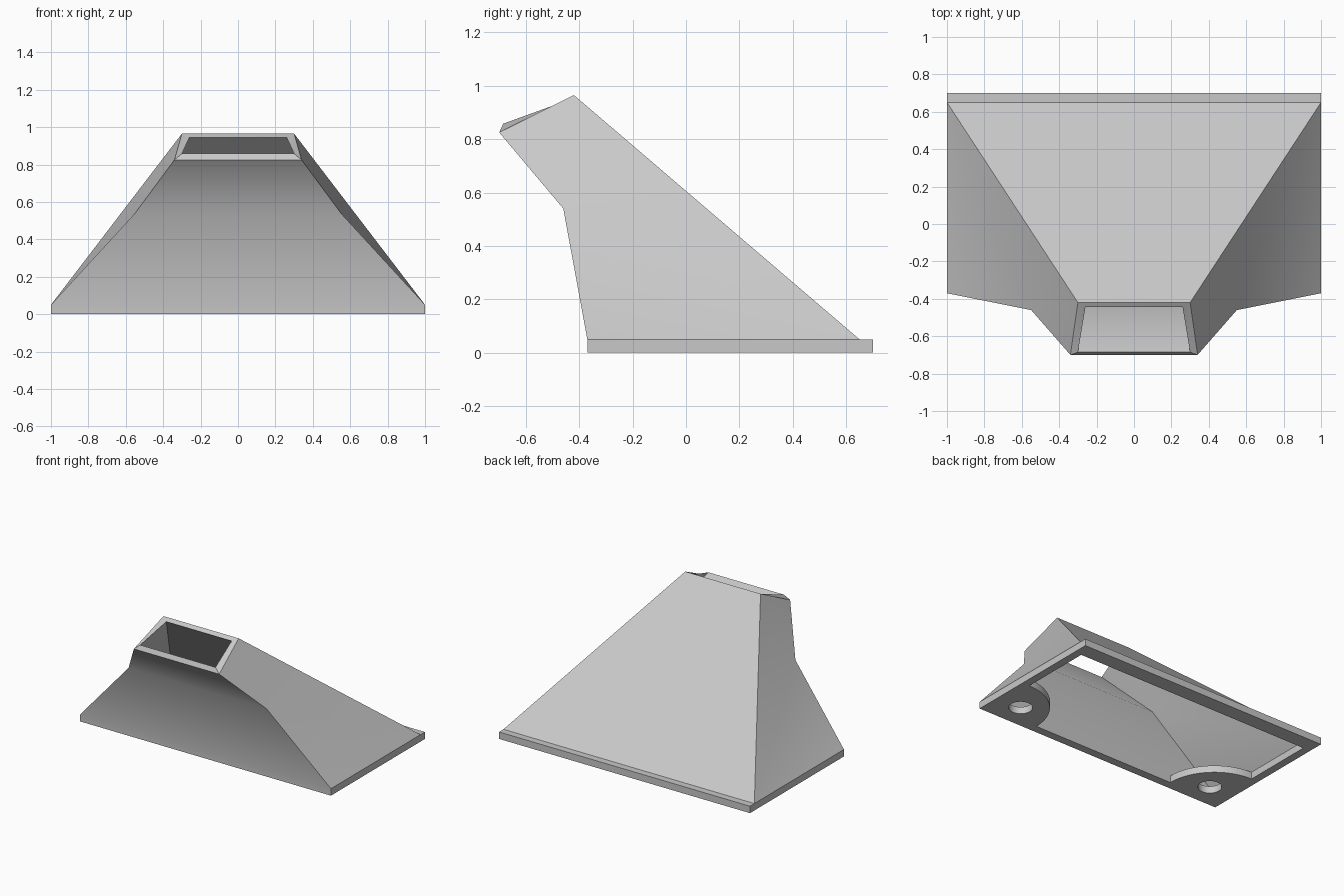
import bpy, bmesh, math

cube = bpy.data.objects.get("Cube")
if cube:
    bpy.data.objects.remove(cube, do_unlink=True)

grey = bpy.data.materials.new("light_grey")
grey.use_nodes = True
colour = (0.58, 0.58, 0.58, 1)
grey.diffuse_color = colour
grey.node_tree.nodes["Principled BSDF"].inputs["Base Color"].default_value = colour


def finish(obj):
    obj.data.materials.clear()
    obj.data.materials.append(grey)
    bpy.ops.object.select_all(action="DESELECT")
    obj.select_set(True)
    bpy.context.view_layer.objects.active = obj
    bpy.ops.object.shade_smooth_by_angle(angle=math.radians(33))


# Left half of the hollow hood: outer skin, then inner skin
BASE = 0.05
points = {
    "front_foot": (1, -0.37, 0), "back_foot": (1, 0.70, 0),
    "front_base": (1, -0.37, BASE), "back_base": (1, 0.70, BASE),
    "ledge": (1, 0.65, BASE),
    "bend": (0.55, -0.46, 0.54),
    "front_rim": (0.34, -0.70, 0.825), "back_rim": (0.30, -0.42, 0.965),
    "in_front_foot": (0.943, -0.31, 0), "in_back_foot": (0.943, 0.59, 0),
    "in_front_base": (0.943, -0.31, BASE), "in_back_base": (0.943, 0.59, BASE),
    "in_bend": (0.50, -0.41, 0.55),
    "in_front_rim": (0.30, -0.685, 0.858), "in_back_rim": (0.26, -0.445, 0.945),
}

# Faces repeated on each side
side_faces = [
    "front_foot back_foot back_base ledge front_base",
    "bend front_base ledge", "bend ledge back_rim", "bend back_rim front_rim",
    "front_foot back_foot in_back_foot in_front_foot",
    "in_front_foot in_back_foot in_back_base in_front_base",
    "in_bend in_front_base in_back_base", "in_bend in_back_base in_back_rim",
    "in_bend in_back_rim in_front_rim",
    "front_rim back_rim in_back_rim in_front_rim",
]

# Closed wall profiles that span from one side to the other
wall_profiles = [
    "front_foot front_base bend front_rim in_front_rim in_bend in_front_base in_front_foot",
    "back_foot back_base ledge back_rim in_back_rim in_back_base in_back_foot",
]

bm = bmesh.new()
left = {n: bm.verts.new(p) for n, p in points.items()}
right = {n: bm.verts.new((-p[0], p[1], p[2])) for n, p in points.items()}
for face in side_faces:
    for half in (left, right):
        bm.faces.new([half[n] for n in face.split()])
for profile in wall_profiles:
    names = profile.split()
    for a, b in zip(names, names[1:] + names[:1]):
        bm.faces.new((left[a], left[b], right[b], right[a]))
bmesh.ops.recalc_face_normals(bm, faces=bm.faces)
mesh = bpy.data.meshes.new("hood")
bm.to_mesh(mesh)
bm.free()
hood = bpy.data.objects.new("hood", mesh)
bpy.context.collection.objects.link(hood)
finish(hood)


def arc(cx, cy, radius, sweep, steps):
    return [(cx + radius * math.cos(sweep * i / steps),
             cy + radius * math.sin(sweep * i / steps)) for i in range(steps + 1)]


# Quarter-round mounting tabs with a screw hole in the front corners
for name, side in (("left_tab", 1), ("right_tab", -1)):
    outline = [(0, 0)] + arc(0, 0, 0.375, math.pi / 2, 16)
    hole = arc(0.14, 0.12, 0.078, math.tau, 32)[:-1]
    curve = bpy.data.curves.new(name, "CURVE")
    curve.dimensions = "2D"
    curve.fill_mode = "BOTH"
    curve.extrude = BASE / 2
    for loop in (outline, hole):
        spline = curve.splines.new("POLY")
        spline.points.add(len(loop) - 1)
        spline.use_cyclic_u = True
        for point, (x, y) in zip(spline.points, loop):
            point.co = (side * (0.943 - x), y - 0.31, 0, 1)
    tab = bpy.data.objects.new(name, curve)
    tab.location.z = BASE / 2
    bpy.context.collection.objects.link(tab)
    bpy.ops.object.select_all(action="DESELECT")
    tab.select_set(True)
    bpy.context.view_layer.objects.active = tab
    bpy.ops.object.convert(target="MESH")
    tab = bpy.context.object
    bm = bmesh.new()
    bm.from_mesh(tab.data)
    bmesh.ops.remove_doubles(bm, verts=bm.verts, dist=0.0001)
    bmesh.ops.recalc_face_normals(bm, faces=bm.faces)
    bm.to_mesh(tab.data)
    bm.free()
    finish(tab)
